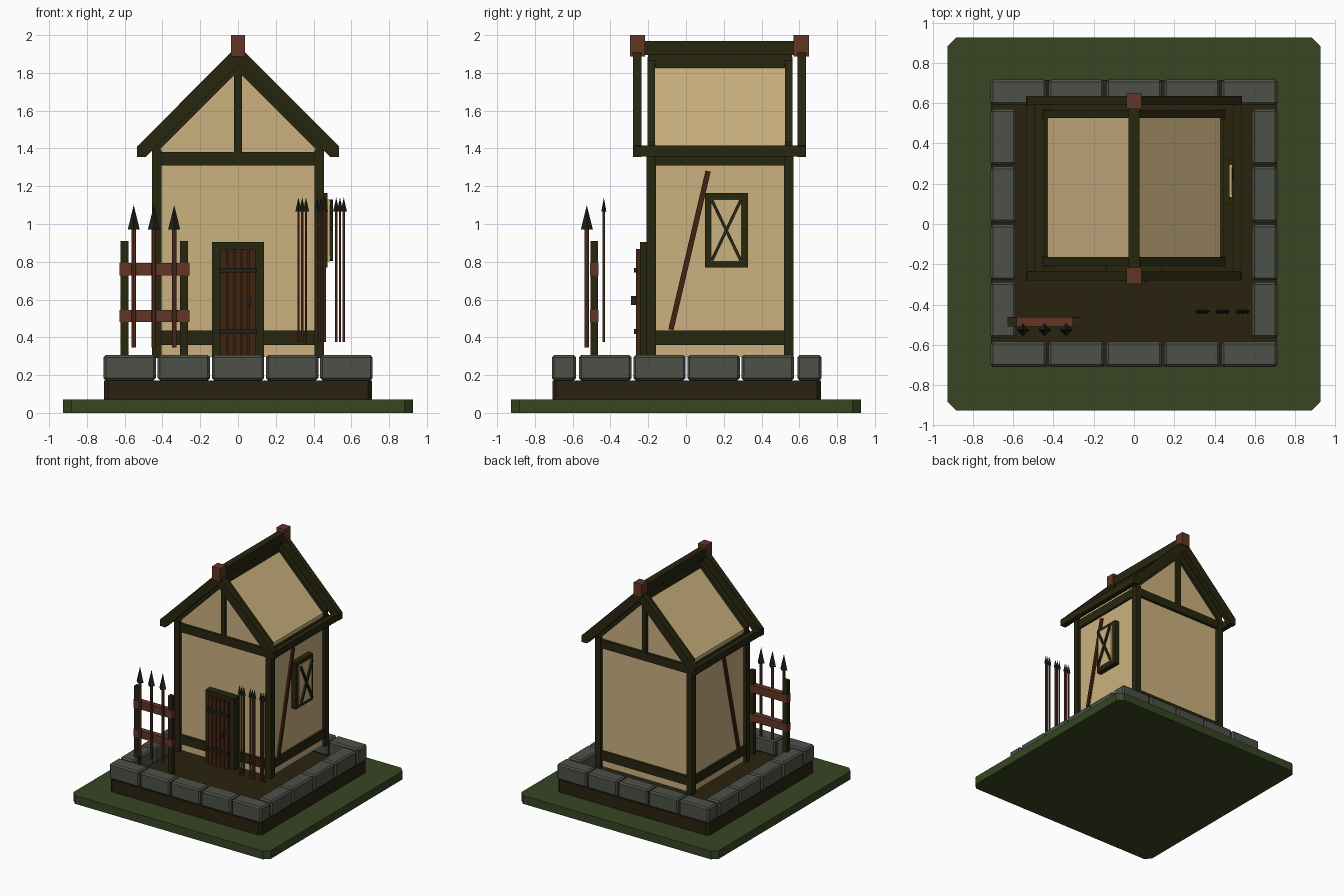
import bpy, bmesh, math
from mathutils import Vector

if "Cube" in bpy.data.objects:
    bpy.data.objects.remove(bpy.data.objects["Cube"])


def material(name, hexcode):
    m = bpy.data.materials.new(name)
    rgb = [int(hexcode[i:i + 2], 16) / 255 for i in (0, 2, 4)]
    lin = [c / 12.92 if c <= 0.04045 else ((c + 0.055) / 1.055) ** 2.4 for c in rgb]
    m.diffuse_color = (*lin, 1)
    m.use_nodes = True
    m.node_tree.nodes["Principled BSDF"].inputs["Base Color"].default_value = m.diffuse_color
    return m


GRASS = material("grass green", "374523")
DIRT = material("dark dirt", "2A220F")
STONE = material("grey stone", "4D5147")
TIMBER = material("dark timber", "27260F")
PLASTER = material("cream plaster", "CBB180")
RED = material("red brown wood", "633625")
DOOR = material("door brown", "42220F")
IRON = material("dark iron", "1F2216")


def finish(name, bm, mat):
    bmesh.ops.recalc_face_normals(bm, faces=bm.faces)
    me = bpy.data.meshes.new(name)
    bm.to_mesh(me)
    bm.free()
    me.materials.append(mat)
    ob = bpy.data.objects.new(name, me)
    bpy.context.collection.objects.link(ob)
    return ob


def prism(name, mat, profile, a, b, axis="y"):
    """Extrude a 2D profile from a to b along y (profile xz) or x (profile yz)."""
    bm = bmesh.new()
    at = (lambda p, t: (p[0], t, p[1])) if axis == "y" else (lambda p, t: (t, p[0], p[1]))
    lo = [bm.verts.new(at(p, a)) for p in profile]
    hi = [bm.verts.new(at(p, b)) for p in profile]
    bm.faces.new(lo)
    bm.faces.new(hi)
    n = len(profile)
    for i in range(n):
        j = (i + 1) % n
        bm.faces.new((lo[i], lo[j], hi[j], hi[i]))
    return finish(name, bm, mat)


def box(name, mat, x, y, z, chamfer=0.0, all_edges=False):
    bm = bmesh.new()
    bmesh.ops.create_cube(bm, size=1)
    for v in bm.verts:
        v.co = Vector([r[0] + (c + 0.5) * (r[1] - r[0]) for c, r in zip(v.co, (x, y, z))])
    if chamfer:
        edges = [e for e in bm.edges if all_edges or abs(e.verts[0].co.z - e.verts[1].co.z) > 1e-4]
        bmesh.ops.bevel(bm, geom=edges, offset=chamfer, segments=1, affect="EDGES")
    return finish(name, bm, mat)


def bar(name, mat, p, q, width, a, b, axis="x"):
    """Slanted flat bar between two points, extruded from a to b."""
    p, q = Vector(p), Vector(q)
    d = (q - p).normalized()
    n = Vector((-d.y, d.x)) * width / 2
    return prism(name, mat, [p + n, q + n, q - n, p - n], a, b, axis)


def cone(name, mat, x, y, z0, z1, r0, r1, sides, sy=1.0):
    bm = bmesh.new()
    bmesh.ops.create_cone(bm, cap_ends=True, segments=sides, radius1=r0, radius2=r1, depth=z1 - z0)
    for v in bm.verts:
        v.co = Vector((v.co.x + x, v.co.y * sy + y, v.co.z + (z0 + z1) / 2))
    return finish(name, bm, mat)


# Ground and dirt platform
box("grass_base", GRASS, (-.927, .927), (-.927, .927), (0, .07), .045)
box("dirt_platform", DIRT, (-.709, .709), (-.708, .714), (.07, .172), .02)

# Stone border
P = 0.2868
for i in range(5):
    x = (-.712 + i * P, -.712 + i * P + .277)
    box("front_stone", STONE, x, (-.71, -.583), (.172, .306), .012, True)
    box("back_stone", STONE, x, (.59, .717), (.172, .306), .012, True)
for i in range(4):
    y = (-.566 + i * P, -.566 + i * P + .277)
    for s in (-1, 1):
        box("side_stone", STONE, sorted((s * .585, s * .712)), y, (.172, .306), .012, True)

# Plaster house body with gabled top
Y0, Y1 = -.21, .57
prism("plaster_body", PLASTER,
      [(-.43, .295), (.43, .295), (.43, 1.415), (0, 1.845), (-.43, 1.415)], Y0 + .03, Y1 - .03)

# Timber frame
for s in (-1, 1):
    for y in ((Y0, Y0 + .052), (Y1 - .052, Y1)):
        box("corner_post", TIMBER, sorted((s * .404, s * .456)), y, (.29, 1.395))
    for z in ((.36, .435), (1.31, 1.385)):
        box("side_beam", TIMBER, sorted((s * .41, s * .448)), (Y0 + .03, Y1 - .03), z)
    bar("side_brace", DOOR, (-.08, .44), (.117, 1.28), .028, s * .42, s * .446)
for y in ((Y0 + .008, Y0 + .045), (Y1 - .045, Y1 - .008)):
    for z in ((.36, .435), (1.31, 1.38)):
        box("end_beam", TIMBER, (-.42, .42), y, z)
    box("king_post", TIMBER, (-.02, .02), y, (1.38, 1.83))

# Roof timbers
for s in (-1, 1):
    outer = [(s * x, z) for x, z in
             ((0, 1.945), (.535, 1.41), (.535, 1.355), (.487, 1.355), (0, 1.842))]
    inner = [(s * x, z) for x, z in ((0, 1.885), (.45, 1.435), (.45, 1.39), (.42, 1.39), (0, 1.81))]
    for y in (-.28, .59):
        prism("outer_rafter", TIMBER, outer, y, y + .045)
    for y in (-.205, .525):
        prism("inner_rafter", TIMBER, inner, y, y + .04)
    box("eave_beam", TIMBER, sorted((s * .492, s * .533)), (-.278, .633), (1.357, 1.415))
box("ridge_beam", TIMBER, (-.028, .028), (-.225, .58), (1.895, 1.97))
box("ridge_web", TIMBER, (-.02, .02), (-.2, .56), (1.82, 1.9))
for y in (-.297, .57):
    box("ridge_cap", RED, (-.037, .037), (y, y + .08), (1.888, 2.0))

# Door
box("door_frame", TIMBER, (-.137, .137), (-.243, -.18), (.295, .905))
for i in range(5):
    x = -.092 + i * .038
    box("door_plank", DOOR, (x, x + .032), (-.265, -.24), (.295, .867))
for z in (.43, .755):
    box("door_strap", IRON, (-.1, .1), (-.275, -.255), (z - .013, z + .013))
box("door_handle", IRON, (.05, .068), (-.29, -.26), (.57, .62))

# Window on the right side
wy, wz = (.1, .327), (.77, 1.163)
t = .032
box("window_frame_bottom", TIMBER, (.425, .475), wy, (wz[0], wz[0] + t))
box("window_frame_top", TIMBER, (.425, .475), wy, (wz[1] - t, wz[1]))
box("window_frame_front", TIMBER, (.425, .475), (wy[0], wy[0] + t), wz)
box("window_frame_back", TIMBER, (.425, .475), (wy[1] - t, wy[1]), wz)
a, b, c, d = wy[0] + t, wy[1] - t, wz[0] + t, wz[1] - t
box("window_pane", PLASTER, (.43, .487), (a, b), (c, d))
bar("window_cross", TIMBER, (a + .005, c + .005), (b - .005, d - .005), .016, .485, .503)
bar("window_cross", TIMBER, (a + .005, d - .005), (b - .005, c + .005), .016, .485, .502)

# Fence rack with large spears
for x in (-.622, -.306):
    box("rack_post", TIMBER, (x, x + .041), (-.505, -.465), (.2, .91))
for z in ((.482, .546), (.727, .793)):
    box("rack_rail", RED, (-.627, -.258), (-.509, -.462), z)
for x in (-.552, -.445, -.338):
    cone("large_spear_shaft", RED, x, -.525, .345, .99, .012, .012, 8)
    cone("large_spear_head", IRON, x, -.525, .97, 1.1, .032, 0, 4)

# Bundles of thin spears
for cx in (.34, .44, .54):
    for dx in (-.02, 0, .02):
        cone("thin_spear_shaft", RED, cx + dx, -.435, .375, 1.08, .007, .007, 6)
        cone("thin_spear_head", IRON, cx + dx, -.435, 1.065, 1.14, .017, 0, 4, .8)
